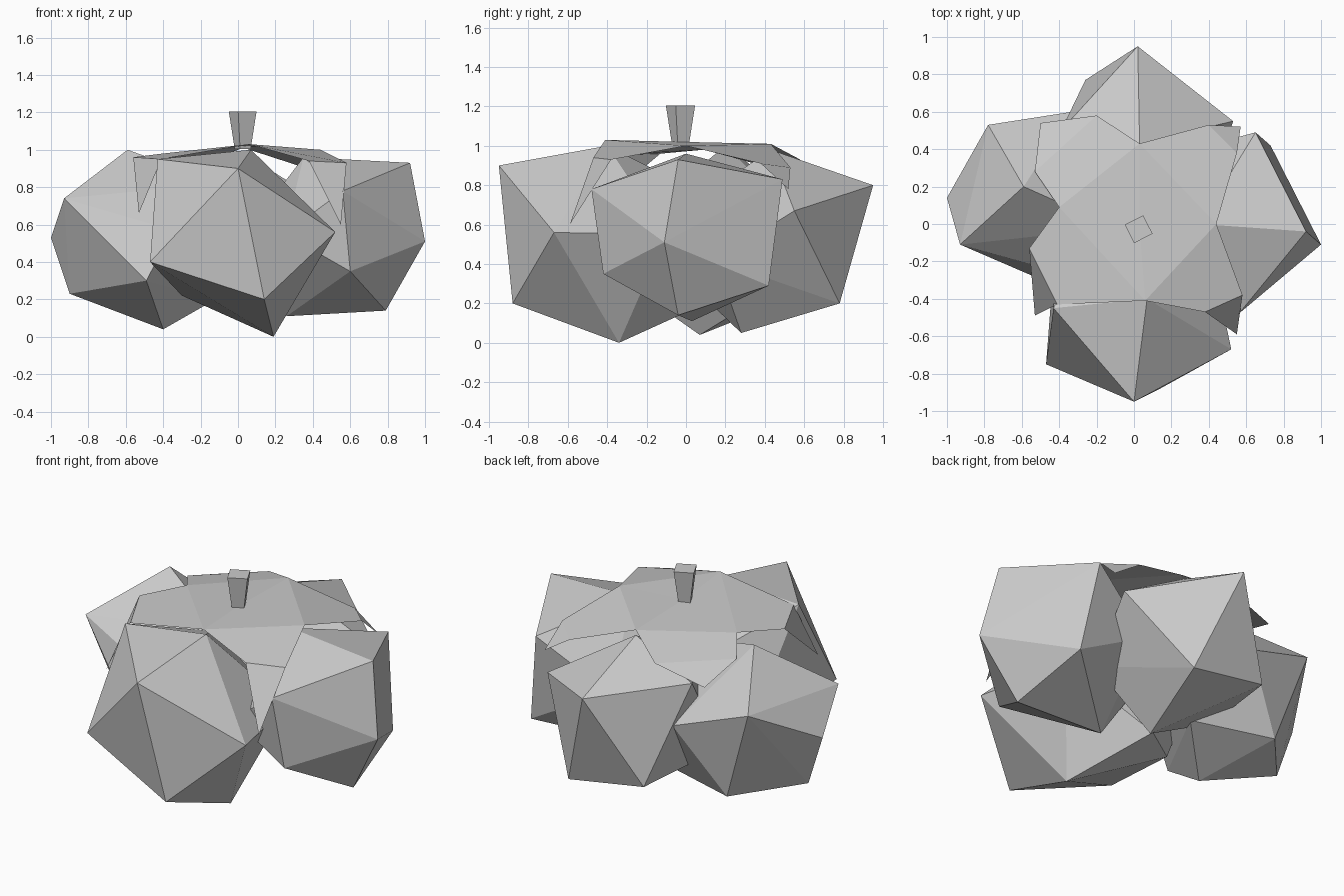
import bpy
import bmesh
from math import radians
from mathutils import Matrix, Vector

default_cube = bpy.data.objects.get("Cube")
if default_cube:
    bpy.data.objects.remove(default_cube, do_unlink=True)

# One plain grey for the whole model
grey = bpy.data.materials.new("plain grey")
grey.use_nodes = True
grey.diffuse_color = (.6, .6, .6, 1)
grey.node_tree.nodes["Principled BSDF"].inputs["Base Color"].default_value = (.6, .6, .6, 1)


def add_object(name, bm):
    """Turn a bmesh into a flat shaded grey object."""
    mesh = bpy.data.meshes.new(name)
    bm.to_mesh(mesh)
    bm.free()
    mesh.materials.append(grey)
    part = bpy.data.objects.new(name, mesh)
    bpy.context.collection.objects.link(part)
    return part


def faceted_lobe(name, outer_corners, inner_corners):
    """Wrap a convex low-poly skin around the outer and the core-facing corners."""
    bm = bmesh.new()
    for corner in outer_corners + inner_corners:
        bm.verts.new(corner)
    hull = bmesh.ops.convex_hull(bm, input=bm.verts[:])
    loose = [v for v in hull["geom_interior"] if isinstance(v, bmesh.types.BMVert)]
    bmesh.ops.delete(bm, geom=loose, context="VERTS")
    bmesh.ops.recalc_face_normals(bm, faces=bm.faces[:])
    return add_object(name, bm)


# Four swollen, faceted fruit lobes that push into each other at the core
faceted_lobe("front_lobe", [
    (0, -.95, .9), (.14, -.88, .2), (.19, -.34, 0), (.52, -.67, .56),
    (-.47, -.75, .4), (-.3, -.08, .22), (-.43, -.45, .95), (.07, -.4, 1)],
    [(.4, -.1, .55), (-.42, -.1, .5), (-.2, .04, .78), (-.05, .1, .2)])
faceted_lobe("back_lobe", [
    (.02, .95, .8), (.23, .78, .2), (-.26, .77, .28), (.12, .28, .05),
    (.53, .55, .67), (-.39, .5, .83), (.03, .43, .98)],
    [(-.38, .2, .33), (.4, .15, .42), (-.12, .02, .7), (-.05, .02, .3)])
faceted_lobe("left_lobe", [
    (.92, -.04, .93), (1, -.11, .51), (.79, -.04, .14), (.6, -.42, .35),
    (.56, -.48, .78), (.65, .49, .83), (.73, .42, .29), (.26, .03, .11),
    (.35, 0, .96)],
    [(.25, -.4, .55), (.24, .38, .56), (0, .05, .5)])
faceted_lobe("right_lobe", [
    (-1, .14, .53), (-.93, -.11, .74), (-.9, .13, .23), (-.78, .53, .75),
    (-.6, .47, .2), (-.4, .07, .04), (-.49, -.3, .3), (-.59, .2, 1)],
    [(-.33, .6, .6), (-.35, -.27, .57), (-.12, .33, .2), (-.1, -.02, .82)])

# Leafy cap: four leaves, each a shoulder, drooping tip, shoulder and valley
leaves = [
    [(-.56, -.13, .96), (-.53, -.49, .66), (-.41, -.43, .95), (.06, -.41, 1.03)],
    [(.38, -.47, .94), (.55, -.59, .6), (.58, -.38, .93), (.44, 0, 1)],
    [(.55, .38, .91), (.57, .52, .78), (.4, .53, .89), (.03, .43, 1.01)],
    [(-.2, .58, .93), (-.5, .54, .85), (-.53, .28, .93), (-.4, .09, .98)],
]
bm = bmesh.new()
middle = bm.verts.new((.03, -.02, 1.02))
rings = [[bm.verts.new(point) for point in leaf] for leaf in leaves]
for i, (start, tip, end, valley) in enumerate(rings):
    previous_valley = rings[i - 1][3]
    bm.faces.new((middle, previous_valley, valley))
    bm.faces.new((previous_valley, start, end, valley))
    bm.faces.new((start, tip, end))
add_object("leafy_cap", bm)

# Square stem that widens upward
bm = bmesh.new()
bmesh.ops.create_cone(bm, cap_ends=True, segments=4, radius1=.045, radius2=.078, depth=.2,
                      matrix=Matrix.Translation(Vector((.025, -.028, 1.105)))
                      @ Matrix.Rotation(radians(-18), 4, "Z"))
add_object("stem", bm)
